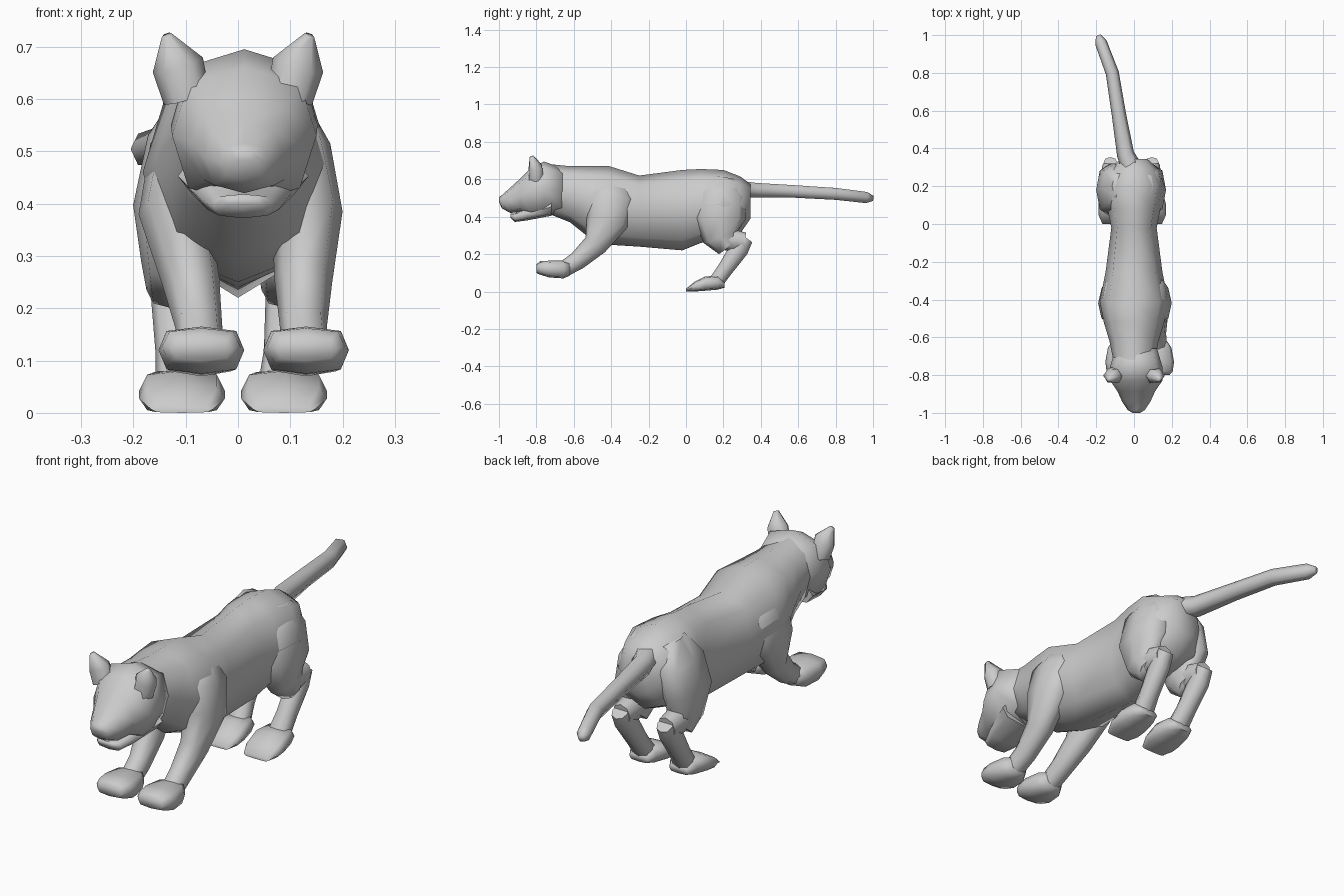
import bpy, math
from mathutils import Vector


def finish(name, verts, faces, angle=75):
    me = bpy.data.meshes.new(name)
    me.from_pydata([tuple(v) for v in verts], [], faces)
    ob = bpy.data.objects.new(name, me)
    bpy.context.collection.objects.link(ob)
    bpy.ops.object.select_all(action='DESELECT')
    ob.select_set(True)
    bpy.context.view_layer.objects.active = ob
    bpy.ops.object.mode_set(mode='EDIT')
    bpy.ops.mesh.select_all(action='SELECT')
    bpy.ops.mesh.normals_make_consistent(inside=False)
    bpy.ops.object.mode_set(mode='OBJECT')
    bpy.ops.object.shade_smooth_by_angle(angle=math.radians(angle))
    return ob


def loft(name, rings, n=8, upright=False, power=0.9):
    """Skin rings (x, y, z, half width, half depth) along their path."""
    pts = [Vector(r[:3]) for r in rings]
    verts, faces = [], []
    for i, r in enumerate(rings):
        side, up = Vector((1, 0, 0)), Vector((0, 0, 1))
        if not upright:
            a = (pts[i] - pts[i - 1]).normalized() if i else Vector()
            b = (pts[i + 1] - pts[i]).normalized() if i + 1 < len(pts) else Vector()
            t = (a + b).normalized()
            side = (side - t * side.dot(t)).normalized()
            up = t.cross(side)
        for k in range(n):
            c, s = math.cos(k * math.tau / n), math.sin(k * math.tau / n)
            c = math.copysign(abs(c) ** power, c)
            s = math.copysign(abs(s) ** power, s)
            verts.append(pts[i] + side * c * r[3] + up * s * r[4])
    for i in range(len(rings) - 1):
        for k in range(n):
            j = (k + 1) % n
            faces.append((i * n + k, i * n + j, i * n + n + j, i * n + n + k))
    faces += [tuple(range(n)), tuple(range(len(verts) - n, len(verts)))]
    return finish(name, verts, faces)


def profile(x, stations):
    """Turn (y, bottom, top, half width) into upright rings."""
    return [(x, y, (b + t) / 2, w, (t - b) / 2) for y, b, t, w in stations]


# torso, from neck to rump
loft("torso", profile(0.0, [
    (-0.72, 0.41, 0.68, 0.11), (-0.62, 0.37, 0.67, 0.13), (-0.52, 0.29, 0.67, 0.16),
    (-0.41, 0.25, 0.67, 0.182), (-0.25, 0.24, 0.62, 0.15), (-0.02, 0.22, 0.65, 0.12),
    (0.08, 0.26, 0.655, 0.14), (0.20, 0.28, 0.65, 0.162), (0.29, 0.31, 0.615, 0.13),
    (0.345, 0.39, 0.575, 0.07)]), upright=True, power=0.85)

# head with muzzle
loft("head", profile(0.012, [
    (-0.66, 0.42, 0.66, 0.11), (-0.76, 0.405, 0.695, 0.14), (-0.83, 0.40, 0.66, 0.138),
    (-0.885, 0.425, 0.605, 0.1), (-0.94, 0.42, 0.555, 0.075),
    (-0.985, 0.445, 0.515, 0.045), (-1.0, 0.48, 0.505, 0.02)]), upright=True, power=0.75)

# lower jaw
loft("jaw", profile(0.01, [
    (-0.72, 0.405, 0.50, 0.125), (-0.85, 0.38, 0.45, 0.088),
    (-0.915, 0.372, 0.418, 0.06), (-0.938, 0.395, 0.418, 0.04)]), upright=True, power=0.75)

# legs, paws and ears; each side has its own foot position
for s, label, fx, hx, hip in ((-1, "right", -0.07, -0.107, -0.125), (1, "left", 0.13, 0.088, 0.095)):
    top = 0.115 * s + 0.005
    loft("ear_" + label, [
        (0.098 * s, -0.80, 0.60, 0.045, 0.045), (0.115 * s, -0.805, 0.665, 0.05, 0.04),
        (0.136 * s, -0.825, 0.722, 0.01, 0.012)], n=6)
    loft("front_leg_" + label, [
        (top * 0.7, -0.39, 0.60, 0.04, 0.06), (top * 0.9, -0.40, 0.50, 0.07, 0.13),
        (top + 0.012 * s, -0.42, 0.38, 0.068, 0.115),
        ((top + fx) / 2, -0.485, 0.25, 0.055, 0.065),
        (fx - 0.005, -0.58, 0.165, 0.045, 0.05), (fx, -0.66, 0.115, 0.045, 0.042)])
    loft("front_paw_" + label, profile(fx, [
        (-0.62, 0.085, 0.155, 0.045), (-0.655, 0.07, 0.165, 0.068), (-0.73, 0.075, 0.165, 0.082),
        (-0.78, 0.09, 0.162, 0.075), (-0.80, 0.10, 0.145, 0.058)]), upright=True, power=0.6)
    loft("thigh_" + label, [
        (hip * 0.55, 0.20, 0.60, 0.05, 0.07), (hip * 0.8, 0.19, 0.51, 0.075, 0.13),
        (hip * 1.03, 0.18, 0.39, 0.072, 0.14), (hip, 0.185, 0.29, 0.06, 0.095),
        (hip, 0.225, 0.235, 0.05, 0.06)])
    loft("hind_shin_" + label, [
        (hip, 0.15, 0.285, 0.045, 0.05), (hip, 0.24, 0.275, 0.05, 0.06),
        (hip, 0.315, 0.265, 0.042, 0.05)])
    loft("hind_foot_" + label, [
        (hip, 0.325, 0.285, 0.036, 0.036), (hip, 0.285, 0.23, 0.042, 0.052),
        ((hip + hx) / 2, 0.21, 0.12, 0.042, 0.042), (hx, 0.16, 0.05, 0.05, 0.04)])
    loft("hind_paw_" + label, profile(hx, [
        (0.205, 0.02, 0.05, 0.045), (0.17, 0.01, 0.085, 0.065), (0.10, 0.004, 0.08, 0.082),
        (0.05, 0.0, 0.055, 0.082), (0.0, 0.0, 0.015, 0.06)]), upright=True, power=0.6)

# tail
loft("tail", [
    (0.0, 0.27, 0.55, 0.06, 0.05), (-0.045, 0.37, 0.542, 0.046, 0.044),
    (-0.08, 0.58, 0.535, 0.038, 0.038), (-0.115, 0.80, 0.522, 0.035, 0.036),
    (-0.175, 0.96, 0.503, 0.032, 0.034), (-0.188, 0.998, 0.498, 0.014, 0.016)], n=6)
